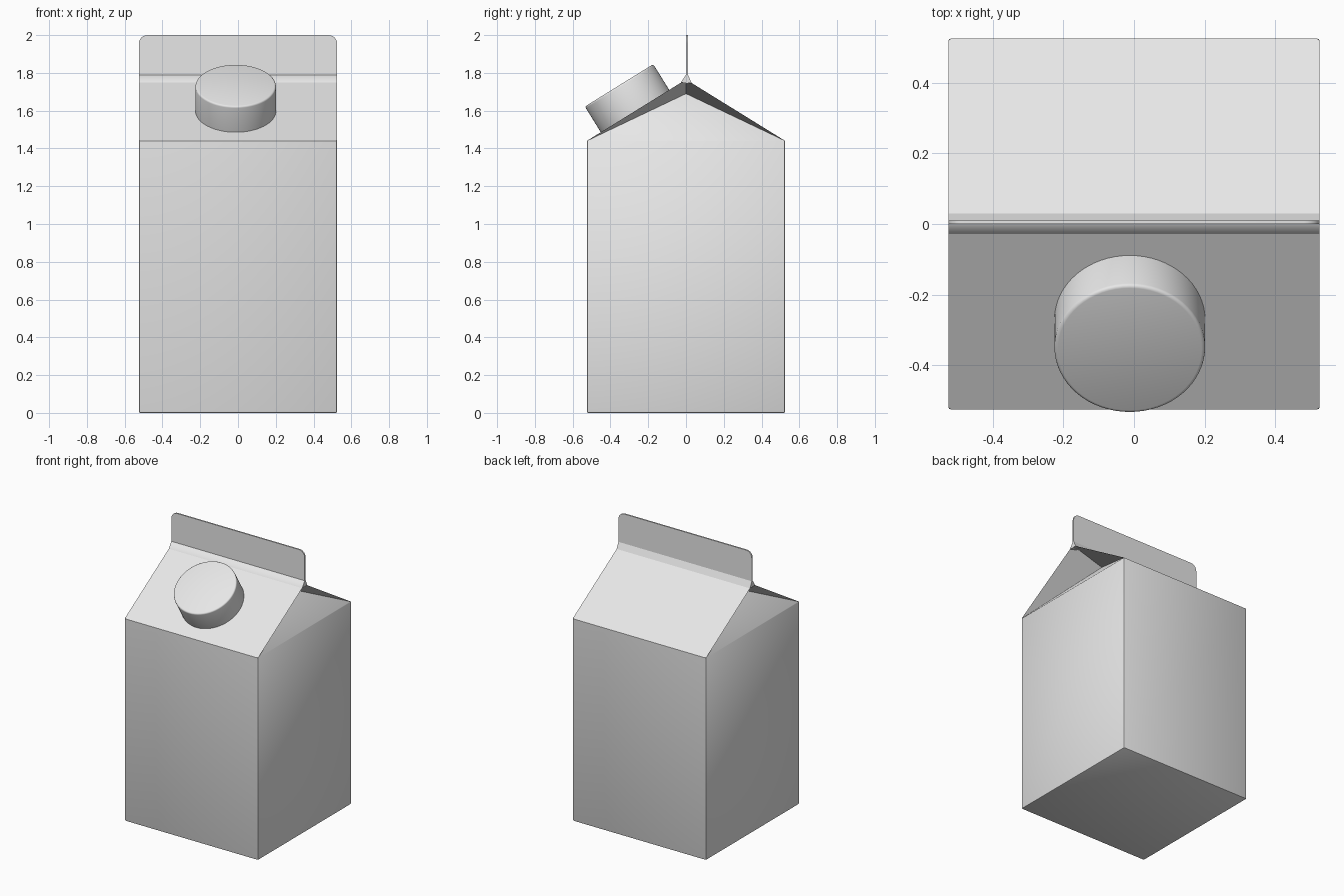
import bpy, bmesh, math
from mathutils import Vector, Matrix

if "Cube" in bpy.data.objects:
    bpy.data.objects.remove(bpy.data.objects["Cube"], do_unlink=True)

HALF = 0.525      # half width of the carton
EAVE = 1.44       # top of the walls
RIDGE = 1.765     # top of the sloped roof
TOP = 2.0         # top of the sealed fin
FOLD_IN = 0.25    # how far the gable folds lean inwards
FOLD_Z = 1.69

card = bpy.data.materials.new("light_grey_card")
card.use_nodes = True
card.diffuse_color = (0.8, 0.8, 0.8, 1)
card.node_tree.nodes["Principled BSDF"].inputs["Base Color"].default_value = (0.8, 0.8, 0.8, 1)


def finish(name, bm, angle=35):
    bmesh.ops.recalc_face_normals(bm, faces=bm.faces)
    mesh = bpy.data.meshes.new(name)
    bm.to_mesh(mesh)
    bm.free()
    obj = bpy.data.objects.new(name, mesh)
    bpy.context.collection.objects.link(obj)
    mesh.materials.append(card)
    bpy.ops.object.select_all(action="DESELECT")
    obj.select_set(True)
    bpy.context.view_layer.objects.active = obj
    bpy.ops.object.shade_smooth_by_angle(angle=math.radians(angle))
    return obj


def prism(bm, points, offset):
    """Extrude a flat outline into a solid."""
    face = bm.faces.new([bm.verts.new(p) for p in points])
    new = bmesh.ops.extrude_face_region(bm, geom=[face])["geom"]
    bmesh.ops.translate(bm, vec=offset, verts=[v for v in new if isinstance(v, bmesh.types.BMVert)])


# Carton body: walls, sloped roof and inward-folded gable ends
bm = bmesh.new()
signs = [(-1, -1), (1, -1), (1, 1), (-1, 1)]
low = [bm.verts.new((x * HALF, y * HALF, 0)) for x, y in signs]
eave = [bm.verts.new((x * HALF, y * HALF, EAVE)) for x, y in signs]
ridge = {s: bm.verts.new((s * HALF, 0, RIDGE)) for s in (-1, 1)}
fold = {s: bm.verts.new((s * (HALF - FOLD_IN), 0, FOLD_Z)) for s in (-1, 1)}
bm.faces.new(low)
for i in range(4):
    j = (i + 1) % 4
    bm.faces.new((low[i], low[j], eave[j], eave[i]))
bm.faces.new((eave[0], eave[1], ridge[1], ridge[-1]))
bm.faces.new((eave[2], eave[3], ridge[-1], ridge[1]))
for s, a, b in ((1, 1, 2), (-1, 3, 0)):
    bm.faces.new((eave[a], eave[b], fold[s]))
    for corner in (a, b):
        bm.faces.new((eave[corner], fold[s], ridge[s]))
bmesh.ops.recalc_face_normals(bm, faces=bm.faces)
soft = [e for e in bm.edges if all(v in low for v in e.verts)
        or (e.verts[0] in low) != (e.verts[1] in low)]
bmesh.ops.bevel(bm, geom=soft, offset=0.008, segments=2, profile=0.5, affect="EDGES")
finish("carton_body", bm)

# Sealed fin along the ridge, with rounded upper corners
bm = bmesh.new()
R = 0.045
outline = [(-HALF, 0, RIDGE - 0.02), (HALF, 0, RIDGE - 0.02)]
for cx, start in ((HALF - R, 0), (-HALF + R, 90)):
    for k in range(7):
        a = math.radians(start + 15 * k)
        outline.append((cx + R * math.cos(a), 0, TOP - R + R * math.sin(a)))
prism(bm, outline, (0, 0.01, 0))
finish("top_fin", bm)

# Small flare where the roof panels meet the fin
bm = bmesh.new()
prism(bm, [(-HALF, -0.028, RIDGE - 0.017), (-HALF, 0, RIDGE + 0.025),
           (-HALF, 0.01, RIDGE + 0.025), (-HALF, 0.03, RIDGE - 0.018)], (2 * HALF, 0, 0))
finish("ridge_flare", bm, 60)

# Round screw cap standing square on the front slope
axis = Vector((0, -(RIDGE - EAVE), HALF)).normalized()
base = Vector((-0.012, -0.27, EAVE + (HALF - 0.27) * (RIDGE - EAVE) / HALF))
HEIGHT = 0.16
bm = bmesh.new()
bmesh.ops.create_cone(bm, cap_ends=True, segments=64, radius1=0.213, radius2=0.213, depth=HEIGHT + 0.02)
rim = [e for e in bm.edges if all(v.co.z > 0 for v in e.verts)]
bmesh.ops.bevel(bm, geom=rim, offset=0.01, segments=3, profile=0.5, affect="EDGES")
turn = axis.to_track_quat("Z", "Y").to_matrix().to_4x4()
bm.transform(Matrix.Translation(base + axis * (HEIGHT / 2 - 0.01)) @ turn)
finish("screw_cap", bm, 40)
